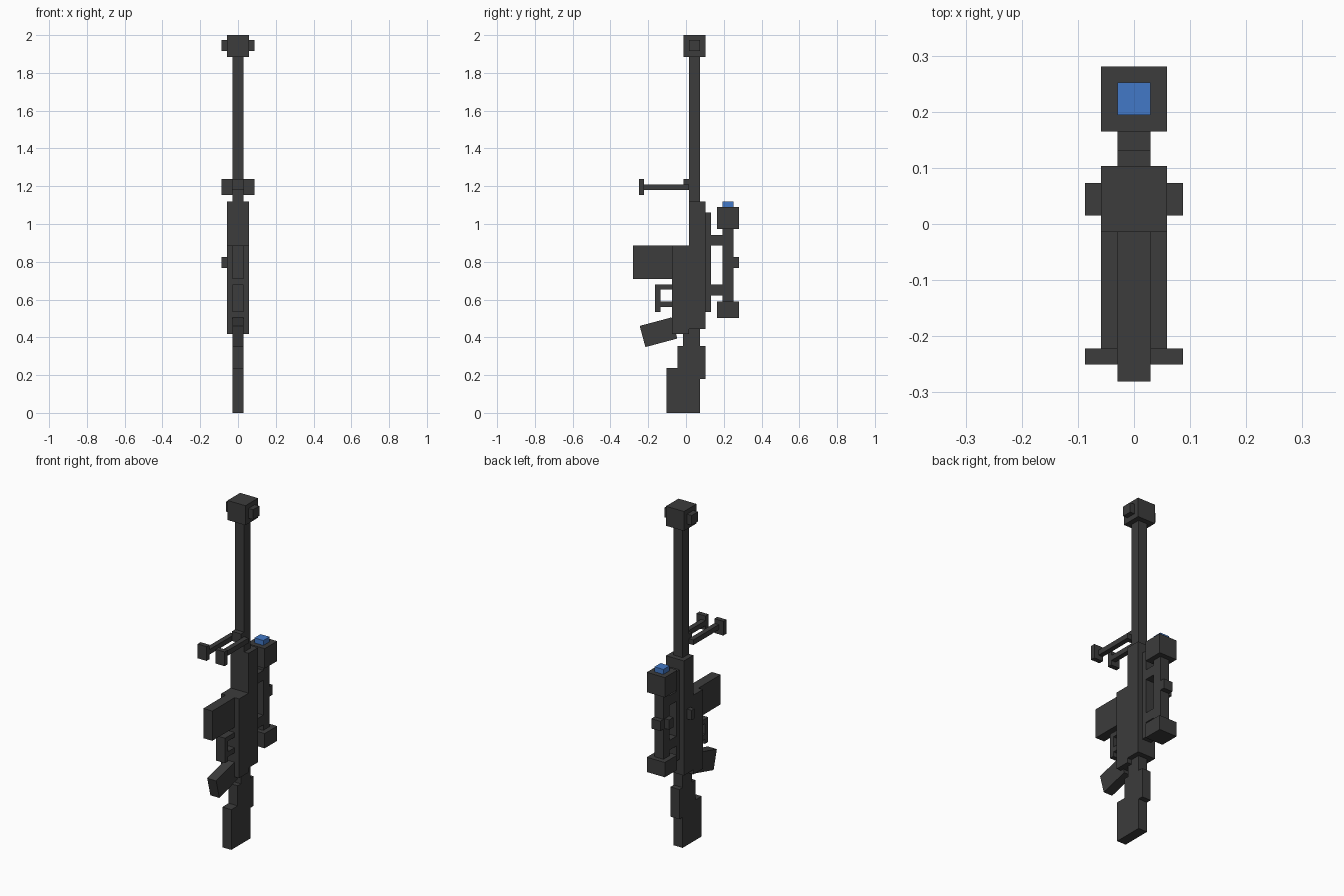
import bpy
import math

cube = bpy.data.objects.get("Cube")
if cube:
    bpy.data.objects.remove(cube, do_unlink=True)


def material(name, rgb):
    mat = bpy.data.materials.new(name)
    mat.use_nodes = True
    mat.diffuse_color = (*rgb, 1)
    node = next(n for n in mat.node_tree.nodes if n.type == "BSDF_PRINCIPLED")
    node.inputs["Base Color"].default_value = (*rgb, 1)
    return mat


GREY = material("dark_grey", (0.045, 0.045, 0.045))
BLUE = material("lens_blue", (0.055, 0.19, 0.57))
U = 0.0292  # small block unit: half the barrel width


def box(name, x, y, z, mat=GREY, tilt=0):
    """Box from (min, max) ranges; tilt is in degrees about x."""
    spans = (x, y, z)
    bpy.ops.mesh.primitive_cube_add(size=1, location=[sum(s) / 2 for s in spans])
    obj = bpy.context.object
    obj.name = name
    obj.scale = [s[1] - s[0] for s in spans]
    obj.rotation_euler.x = math.radians(tilt)
    obj.data.materials.append(mat)
    return obj


def pair(name, x, y, z):
    """Matching boxes on both sides."""
    box("left_" + name, x, y, z)
    box("right_" + name, (-x[1], -x[0]), y, z)


THIN = (-U, U)
WIDE = (-2 * U, 2 * U)
BORE = (0.015, 0.073)    # depth range of the barrel
TUBE = (0.194, 0.252)    # depth range of the scope tube
RING = (0.165, 0.281)    # depth range of the scope ends

# Barrel and muzzle
box("barrel", THIN, BORE, (1.1, 1.9))
box("muzzle", WIDE, (-0.014, 0.103), (1.885, 2.0))
pair("muzzle_vent", (2 * U, 3 * U), BORE, (1.915, 1.973))

# Receiver
box("upper_receiver", WIDE, (0.015, 0.103), (0.445, 1.12))
box("lower_receiver", WIDE, (-0.073, 0.015), (0.418, 0.885))
box("bolt_knob", (-3 * U, -2 * U), (0.044, 0.073), (0.767, 0.825))

# Magazine, trigger guard and grip
box("magazine", THIN, (-0.281, -0.073), (0.71, 0.885))
box("guard_top", THIN, (-0.135, -0.073), (0.652, 0.68))
box("guard_front", THIN, (-0.163, -0.135), (0.533, 0.68))
box("guard_bottom", THIN, (-0.135, -0.073), (0.56, 0.59))
box("grip", THIN, (-0.233, -0.058), (0.369, 0.485), tilt=15)

# Stock
box("stock_neck", THIN, (-0.015, 0.073), (0.35, 0.446))
box("stock_cheek", THIN, (-0.045, 0.103), (0.18, 0.355))
box("stock_butt", THIN, (-0.104, 0.073), (0, 0.237))

# Rail and scope
box("rail", THIN, (0.103, 0.132), (0.533, 1.06))
for name, z in (("upper", (0.885, 0.943)), ("lower", (0.622, 0.68))):
    box(name + "_scope_mount", THIN, (0.132, TUBE[0]), z)
box("scope_tube", THIN, TUBE, (0.59, 0.973))
box("scope_front", WIDE, RING, (0.973, 1.09))
box("scope_eyepiece", WIDE, RING, (0.503, 0.59))
box("scope_lens", THIN, TUBE, (1.09, 1.119), BLUE)
box("scope_turret", THIN, (TUBE[1], RING[1]), (0.767, 0.825))
box("scope_side_knob", (-2 * U, -U), (0.2, 0.24), (0.767, 0.825))

# Bipod
box("bipod_hinge", THIN, (-0.014, 0.015), (1.18, 1.237))
pair("bipod_leg", (U, 2 * U), (-0.222, 0.015), (1.18, 1.21))
pair("bipod_foot", (U, 3 * U), (-0.25, -0.222), (1.153, 1.237))
